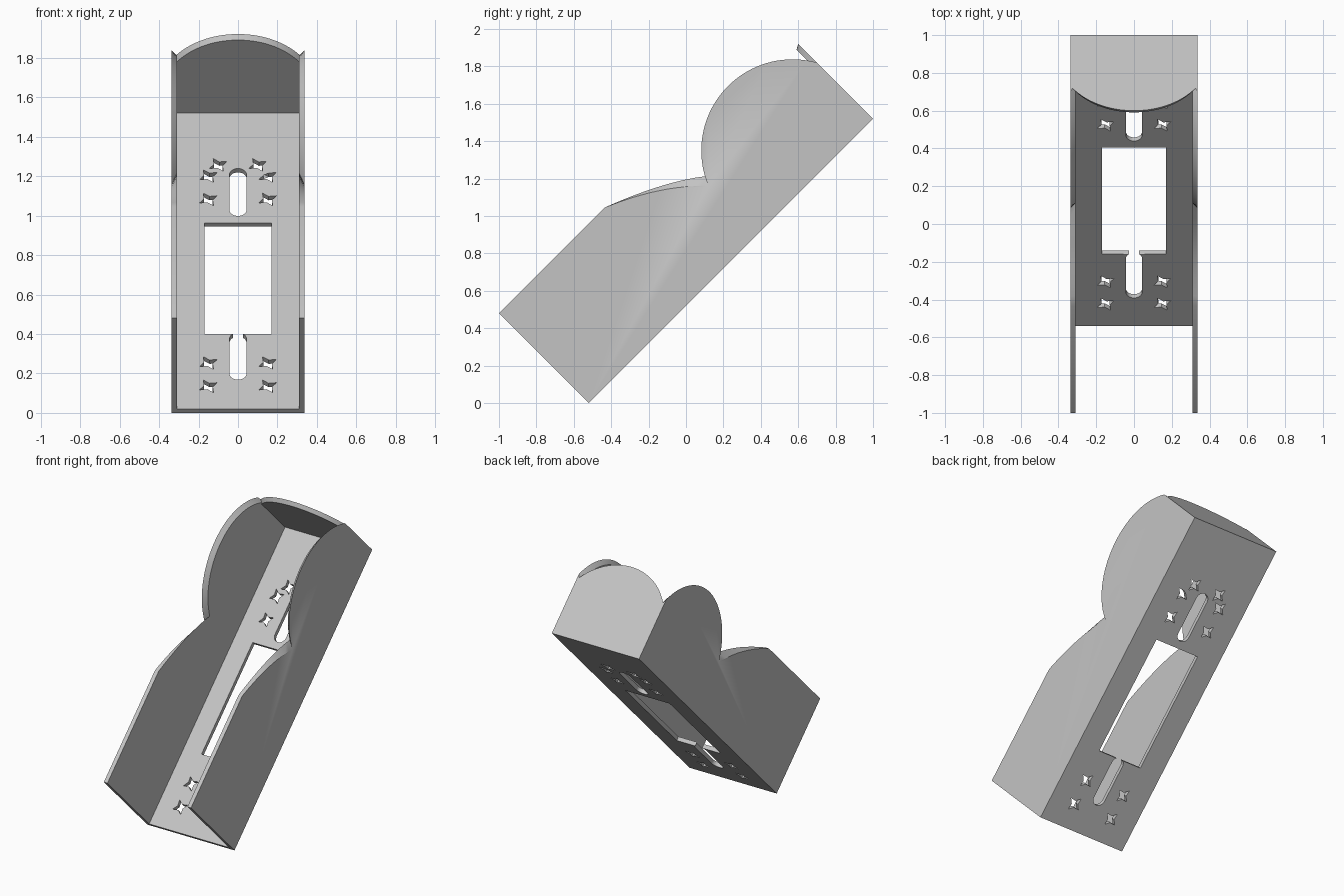
import bpy, bmesh, math
from mathutils import Matrix

cube = bpy.data.objects.get("Cube")
if cube:
    bpy.data.objects.remove(cube, do_unlink=True)

# Channel dimensions in its own frame: x across, u along, v away from the base
HALF, T, LENGTH, HEIGHT = 0.337, 0.028, 2.15, 0.679
PLACE = Matrix.Translation((0, -0.52, 0)) @ Matrix.Rotation(math.radians(45), 4, 'X')

grey = bpy.data.materials.new("plain_grey")
grey.use_nodes = True
colour = (0.55, 0.55, 0.55, 1)
grey.diffuse_color = colour
grey.node_tree.nodes["Principled BSDF"].inputs["Base Color"].default_value = colour


def place(name, mesh):
    """Add a mesh, tilted into its standing position."""
    mesh.materials.clear()
    mesh.materials.append(grey)
    obj = bpy.data.objects.new(name, mesh)
    bpy.context.scene.collection.objects.link(obj)
    obj.matrix_world = PLACE
    return obj


def loft(name, ring_a, ring_b):
    """Closed solid between two matching outlines."""
    bm = bmesh.new()
    a = [bm.verts.new(p) for p in ring_a]
    b = [bm.verts.new(p) for p in ring_b]
    bm.faces.new(a)
    bm.faces.new(b)
    for i in range(len(a)):
        j = (i + 1) % len(a)
        bm.faces.new((a[i], a[j], b[j], b[i]))
    bmesh.ops.recalc_face_normals(bm, faces=bm.faces)
    mesh = bpy.data.meshes.new(name)
    bm.to_mesh(mesh)
    bm.free()
    return place(name, mesh)


def arc(cx, cy, r, start, end, n):
    """Points on a circle, angles in degrees."""
    angles = [math.radians(start + (end - start) * i / n) for i in range(n + 1)]
    return [(cx + r * math.cos(t), cy + r * math.sin(t)) for t in angles]


def wall_outline(r, start, bend):
    """Side profile: square end, shallow curve, notch, round lobe."""
    cu, cv = 1.725, 0.184
    end = math.degrees(math.acos((LENGTH - cu) / r))
    lobe = arc(cu, cv, r, start, end, 40)
    first, last = (0.80, HEIGHT), lobe[0]
    dip = []
    for i in range(12):
        t = i / 12
        dip.append(tuple((1 - t) ** 2 * p + 2 * t * (1 - t) * q + t * t * s
                         for p, q, s in zip(first, bend, last)))
    return [(LENGTH, 0), (0, 0), (0, HEIGHT)] + dip + lobe


# Side walls, with rims that slant between outer and inner faces
outer = wall_outline(0.488, 158, (1.111, 0.545))
inner = wall_outline(0.460, 152, (1.142, 0.548))
for name, side in (("left_wall", 1), ("right_wall", -1)):
    loft(name, [(side * HALF, u, v) for u, v in outer],
         [(side * (HALF - T), u, v) for u, v in inner])


# End plate with an arched top
def plate_outline(u, r):
    w = 0.326
    a = math.degrees(math.acos(w / r))
    top = arc(0, 0.166, r, a, 180 - a, 32)
    return [(x, u, v) for x, v in [(-w, 0), (w, 0)] + top]


loft("end_plate", plate_outline(LENGTH, 0.40), plate_outline(LENGTH - T, 0.385))

# Base plate outline and openings
R = 0.043
outlines = [[(-HALF, 0), (HALF, 0), (HALF, LENGTH), (-HALF, LENGTH)]]

# Window that opens into the lower slot
low, high = 0.537, 1.335
outlines.append([(0.17, low), (0.17, high), (-0.17, high), (-0.17, low)]
                + arc(0, 0.503, R, 128, 180, 6) + arc(0, 0.253, R, 180, 360, 16)
                + arc(0, 0.503, R, 0, 52, 6))

# Upper slot
outlines.append(arc(0, 1.681, R, 0, 180, 16) + arc(0, 1.427, R, 180, 360, 16))

# Four-pointed screw holes
for x, u in ((0.15, 0.163), (0.15, 0.33), (0.15, 1.503), (0.15, 1.67), (0.10, 1.75)):
    for side in (1, -1):
        star = []
        for k in range(8):
            t = math.radians(120 + 45 * k)
            r = 0.022 if k % 2 else 0.052
            star.append((side * x + r * math.cos(t), u + r * math.sin(t)))
        outlines.append(star)

curve = bpy.data.curves.new("base_outline", 'CURVE')
curve.dimensions = '2D'
curve.fill_mode = 'BOTH'
curve.extrude = T / 2
for points in outlines:
    spline = curve.splines.new('POLY')
    spline.points.add(len(points) - 1)
    for p, (x, u) in zip(spline.points, points):
        p.co = (x, u, 0, 1)
    spline.use_cyclic_u = True
helper = bpy.data.objects.new("base_outline", curve)
bpy.context.scene.collection.objects.link(helper)
graph = bpy.context.evaluated_depsgraph_get()
base_mesh = bpy.data.meshes.new_from_object(helper.evaluated_get(graph))
bpy.data.objects.remove(helper, do_unlink=True)
base_mesh.transform(Matrix.Translation((0, 0, T / 2)))
bm = bmesh.new()
bm.from_mesh(base_mesh)
bmesh.ops.remove_doubles(bm, verts=bm.verts, dist=0.0001)
bmesh.ops.recalc_face_normals(bm, faces=bm.faces)
bm.to_mesh(base_mesh)
bm.free()
place("base_plate", base_mesh)

# Smooth the curved rims and keep the sheet edges crisp
bpy.ops.object.select_all(action='DESELECT')
for name in ("left_wall", "right_wall", "end_plate", "base_plate"):
    obj = bpy.data.objects[name]
    obj.select_set(True)
    bpy.context.view_layer.objects.active = obj
bpy.ops.object.shade_smooth_by_angle(angle=math.radians(30))
